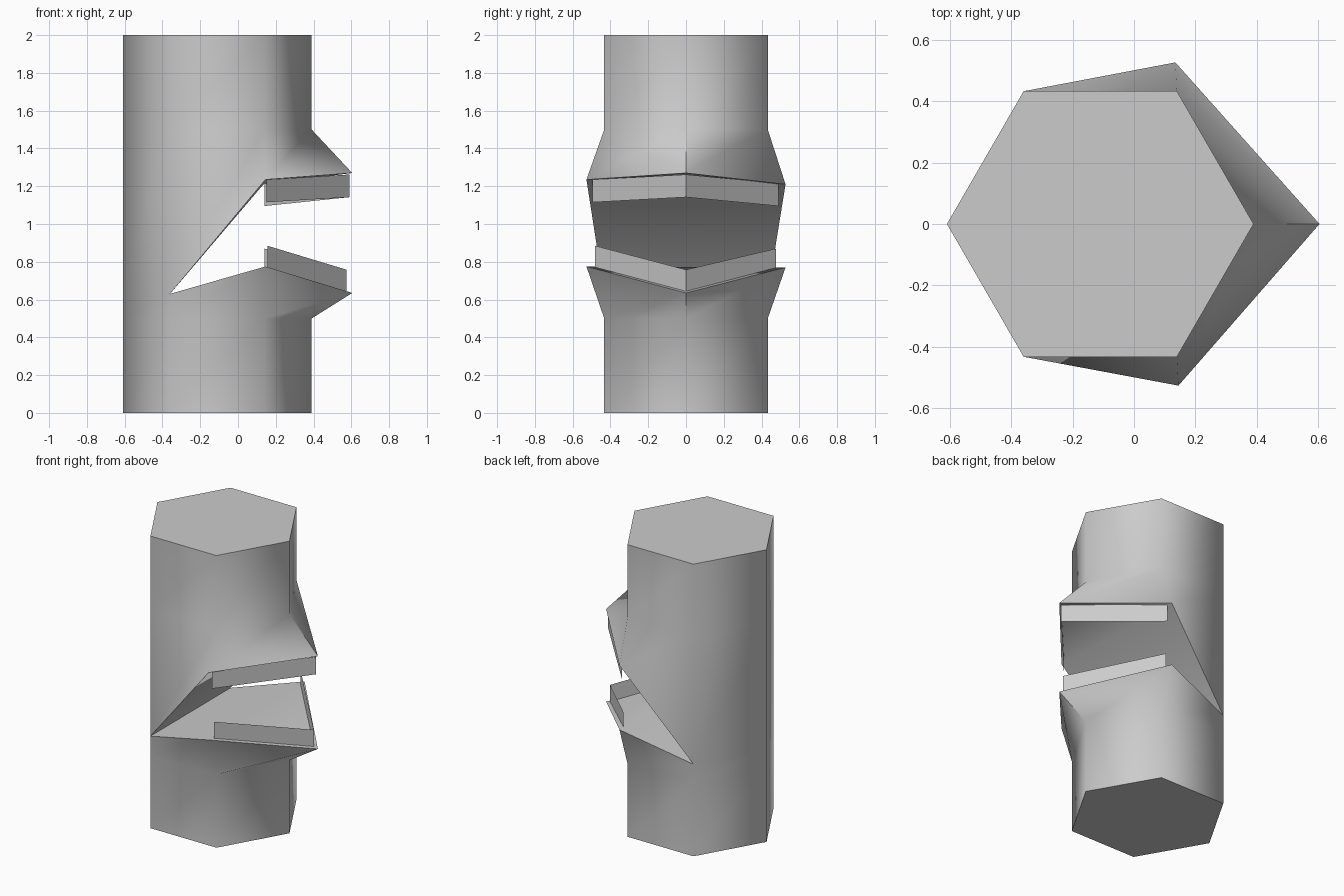
import bpy, bmesh, math

if "Cube" in bpy.data.objects:
    bpy.data.objects.remove(bpy.data.objects["Cube"])

CX, R = -0.11, 0.5


def hex_ring(z):
    # Corner 0 points to +x, corner 3 to -x
    return [(CX + R * math.cos(math.radians(60 * i)),
             R * math.sin(math.radians(60 * i)), z) for i in range(6)]


def lip_ring(front_z, left_z, right_z):
    # Flared front half; the back half is shared by both jaws
    ring = hex_ring(0.63)
    ring[0] = (0.605, 0, front_z)
    ring[1] = (0.135, 0.527, left_z)
    ring[5] = (0.145, -0.527, right_z)
    return ring


def finish(name, bm):
    bmesh.ops.remove_doubles(bm, verts=bm.verts, dist=0.0005)
    mesh = bpy.data.meshes.new(name)
    bm.to_mesh(mesh)
    bm.free()
    obj = bpy.data.objects.new(name, mesh)
    bpy.context.collection.objects.link(obj)
    return obj


# Hexagonal body, split at the front by an open mouth
bm = bmesh.new()
upper_lip = lip_ring(1.27, 1.21, 1.235)
lower_lip = lip_ring(0.635, 0.77, 0.775)
for rings in ([hex_ring(0), hex_ring(0.5), lower_lip],
              [upper_lip, hex_ring(1.5), hex_ring(2)]):
    rows = [[bm.verts.new(p) for p in ring] for ring in rings]
    for a, b in zip(rows, rows[1:]):
        for i in range(6):
            j = (i + 1) % 6
            bm.faces.new((a[i], a[j], b[j], b[i]))
    if rings[0] is upper_lip:
        lip, cap = rows[0], rows[-1]
        bm.faces.new(cap)
    else:
        lip, cap = rows[-1], rows[0]
        bm.faces.new(cap[::-1])
    # Mouth lining: sloping palate plus the triangle behind the lip
    for face in ((lip[2], lip[4], lip[5], lip[1]), (lip[1], lip[5], lip[0])):
        bm.faces.new(face if lip is rows[-1] else face[::-1])
bmesh.ops.remove_doubles(bm, verts=bm.verts, dist=0.0005)
bmesh.ops.recalc_face_normals(bm, faces=bm.faces)
body = finish("body", bm)
bpy.context.view_layer.objects.active = body
body.select_set(True)
bpy.ops.object.shade_smooth_by_angle(angle=math.radians(62))
body.select_set(False)


def tooth_strip(name, path, height):
    # Thin V-shaped band following the lip
    bm = bmesh.new()
    base = [bm.verts.new(p) for p in path]
    edge = [bm.verts.new((x, y, z + height)) for x, y, z in path]
    for i in range(2):
        bm.faces.new((base[i], base[i + 1], edge[i + 1], edge[i]))
    if height < 0:
        bmesh.ops.reverse_faces(bm, faces=bm.faces)
    return finish(name, bm)


tooth_strip("upper_teeth",
            [(0.15, -0.495, 1.235), (0.59, 0, 1.262), (0.14, 0.49, 1.215)], -0.12)
tooth_strip("lower_teeth",
            [(0.155, -0.482, 0.77), (0.575, 0, 0.643), (0.14, 0.477, 0.755)], 0.115)
